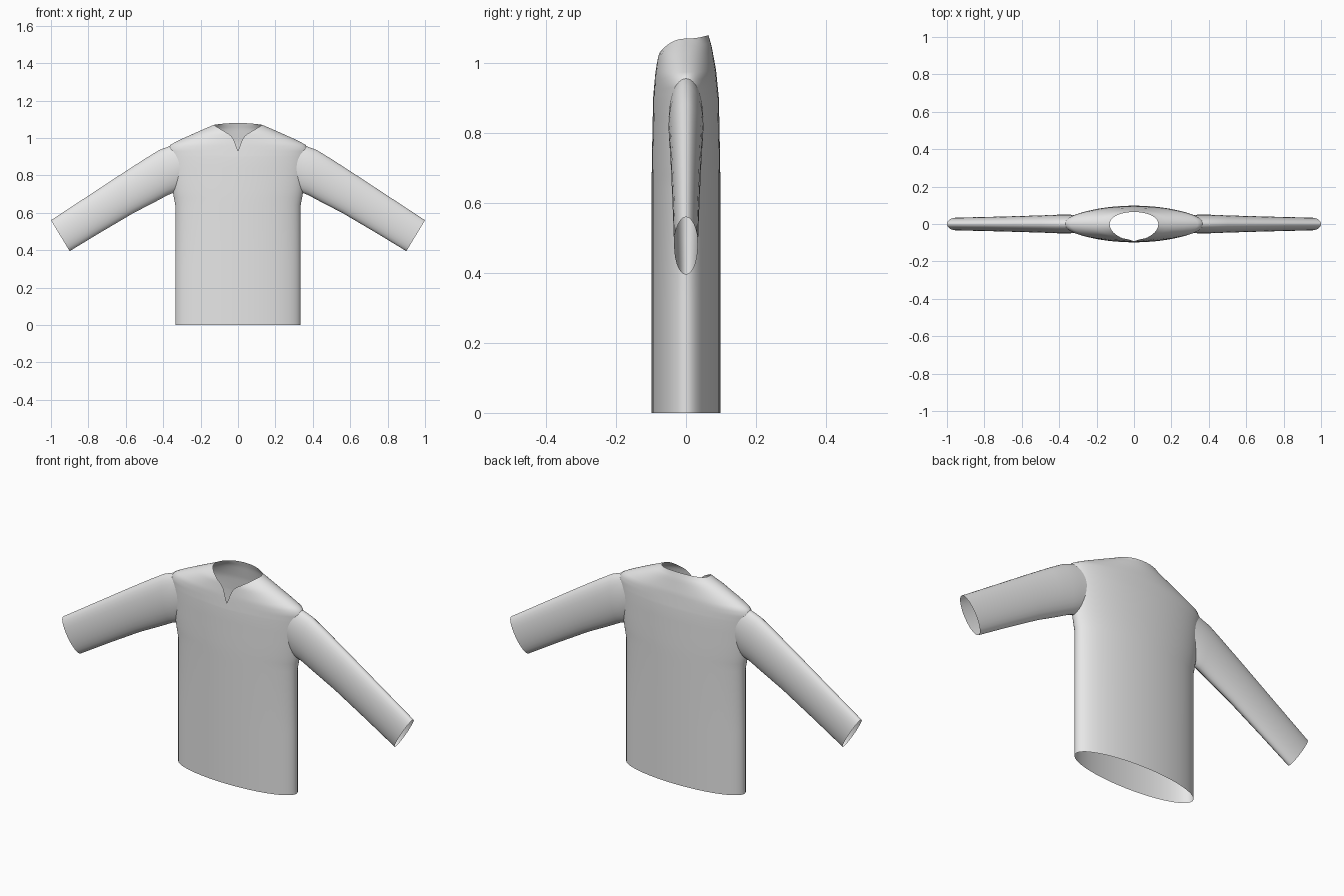
import bpy, bmesh, math
from mathutils import Vector

cube = bpy.data.objects.get("Cube")
if cube:
    bpy.data.objects.remove(cube, do_unlink=True)

cloth = bpy.data.materials.new("grey cloth")
cloth.use_nodes = True
cloth.diffuse_color = (0.8, 0.8, 0.8, 1)
cloth.node_tree.nodes["Principled BSDF"].inputs["Base Color"].default_value = (0.8, 0.8, 0.8, 1)


def lookup(table, v):
    """Piecewise linear value from (key, value) pairs."""
    if v <= table[0][0]:
        return table[0][1]
    for (a, p), (b, q) in zip(table, table[1:]):
        if v <= b:
            return p + (q - p) * (v - a) / (b - a)
    return table[-1][1]


def skin(name, rings):
    """Open tube through closed rings of points."""
    bm = bmesh.new()
    rows = [[bm.verts.new(p) for p in ring] for ring in rings]
    n = len(rows[0])
    for low, high in zip(rows, rows[1:]):
        for i in range(n):
            j = (i + 1) % n
            bm.faces.new((low[i], low[j], high[j], high[i]))
    bmesh.ops.recalc_face_normals(bm, faces=bm.faces)
    mesh = bpy.data.meshes.new(name)
    bm.to_mesh(mesh)
    bm.free()
    mesh.materials.append(cloth)
    obj = bpy.data.objects.new(name, mesh)
    bpy.context.collection.objects.link(obj)
    bpy.ops.object.select_all(action='DESELECT')
    obj.select_set(True)
    bpy.context.view_layer.objects.active = obj
    bpy.ops.object.shade_smooth_by_angle(angle=math.radians(35))
    return obj


# Torso outline by height: half width, front and back depth
WIDTH = [(0, .335), (.64, .335), (.72, .35), (.9, .37), (.94, .375),
         (.965, .36), (.995, .3), (1.04, .2), (1.07, .13)]
FRONT = [(.7, .098), (.9, .094), (.97, .088), (1.03, .079), (1.055, .064), (1.08, .05)]
BACK = [(.7, .098), (.9, .094), (.98, .086), (1.05, .073), (1.08, .064)]
# Front neckline with its notch: x, height
NECK = [(0, .93), (.008, .95), (.018, .98), (.03, 1.005), (.05, 1.022),
        (.09, 1.045), (.13, 1.07)]
YOKE = .9
COLUMNS = 64


def torso_point(angle, z, t):
    """Point on the torso; t runs from the yoke (0) to the neck edge (1)."""
    c, s = math.cos(angle), math.sin(angle)
    ratio = c
    if t > 0:
        if s < -1e-6:
            neck_x = .13 * abs(c) ** 1.3
            neck_z = lookup(NECK, neck_x)
        else:
            neck_x = .13 * abs(c)
            neck_z = 1.08 - .01 * c * c
        end = math.copysign(neck_x / lookup(WIDTH, neck_z), c)
        z = YOKE + (neck_z - YOKE) * t
        ratio = c + (end - c) * t
    depth = -lookup(FRONT, z) if s < 0 else lookup(BACK, z)
    y = depth * math.sqrt(max(0, 1 - ratio * ratio))
    return Vector((ratio * lookup(WIDTH, z), y, z))


angles = [math.tau * i / COLUMNS for i in range(COLUMNS)]
levels = [(z, 0) for z in (0, .32, .64, .68, .72, .78, .84, YOKE)]
levels += [(0, i / 16) for i in range(1, 17)]
skin("torso", [[torso_point(a, z, t) for a in angles] for z, t in levels])

# Sleeve sections: top edge (x, z), bottom edge (x, z), half depth
SLEEVE = [((.27, .985), (.27, .76), .046),
          ((.36, .958), (.335, .71), .05),
          ((.42, .936), (.375, .695), .05),
          ((.5, .887), (.44, .66), .047),
          ((.63, .803), (.56, .598), .043),
          ((.82, .678), (.74, .492), .038),
          ((1, .56), (.9, .395), .034)]


def sleeve_ring(top, bottom, depth, side):
    a = Vector((top[0] * side, 0, top[1]))
    b = Vector((bottom[0] * side, 0, bottom[1]))
    mid, half = (a + b) / 2, (a - b) / 2
    return [mid + half * math.cos(t) + Vector((0, depth * math.sin(t), 0))
            for t in (math.tau * i / 28 for i in range(28))]


for name, side in (("left_sleeve", 1), ("right_sleeve", -1)):
    skin(name, [sleeve_ring(*section, side) for section in SLEEVE])
